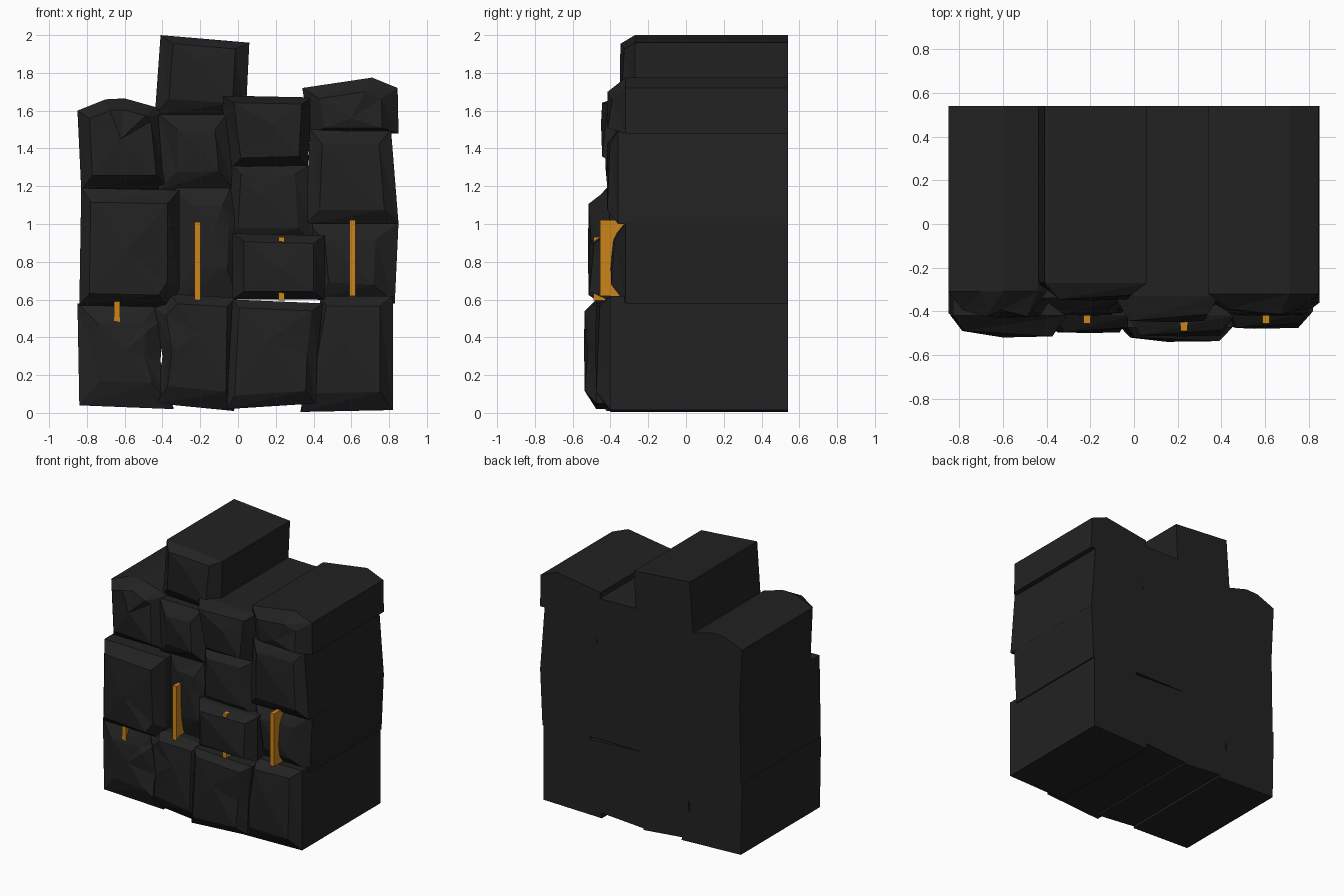
import bpy, bmesh
from mathutils import Vector

cube = bpy.data.objects.get("Cube")
if cube:
    bpy.data.objects.remove(cube, do_unlink=True)

BACK = 0.54


def material(name, rgb):
    m = bpy.data.materials.new(name)
    m.use_nodes = True
    m.diffuse_color = (*rgb, 1)
    bsdf = m.node_tree.nodes["Principled BSDF"]
    bsdf.inputs["Base Color"].default_value = (*rgb, 1)
    bsdf.inputs["Roughness"].default_value = 0.9
    return m


charcoal = material("charcoal rock", (0.016, 0.016, 0.016))
amber = material("amber seam", (0.6, 0.23, 0.01))


def finish(name, bm, mat):
    bmesh.ops.recalc_face_normals(bm, faces=bm.faces)
    mesh = bpy.data.meshes.new(name)
    bm.to_mesh(mesh)
    bm.free()
    mesh.materials.append(mat)
    obj = bpy.data.objects.new(name, mesh)
    bpy.context.collection.objects.link(obj)


def rock(name, outline, edge, front, peak, inset=0.55):
    """Block running to the flat back, with a faceted bulge on its front."""
    bm = bmesh.new()
    px, pz = peak
    back = [bm.verts.new((x, BACK, z)) for x, z in outline]
    rim = [bm.verts.new((x, edge, z)) for x, z in outline]
    # inner ring leans towards the peak, alternately deeper and shallower
    ring = []
    for i, (x, z) in enumerate(outline):
        depth = edge + (front - edge) * (0.7 + 0.25 * (i % 2))
        ring.append(bm.verts.new((px + (x - px) * inset, depth, pz + (z - pz) * inset)))
    tip = bm.verts.new((px, front, pz))
    n = len(outline)
    bm.faces.new(back)
    for i in range(n):
        j = (i + 1) % n
        bm.faces.new((back[i], back[j], rim[j], rim[i]))
        bm.faces.new((rim[i], rim[j], ring[j]))
        bm.faces.new((rim[i], ring[j], ring[i]))
        bm.faces.new((ring[i], ring[j], tip))
    finish(name, bm, charcoal)


def seam(name, x, low, high, y_front=-0.455, width=0.032):
    bm = bmesh.new()
    bmesh.ops.create_cube(bm, size=1)
    y_back = -0.3
    for v in bm.verts:
        v.co = Vector((x + v.co.x * width, (y_front + y_back) / 2 + v.co.y * (y_back - y_front),
                       (low + high) / 2 + v.co.z * (high - low)))
    finish(name, bm, amber)


# Bottom course
rock("bottom_right_rock", [(-.84, .04), (-.34, .02), (-.41, .27), (-.4, .5), (-.43, .58), (-.85, .58)],
     -.41, -.47, (-.6, .33))
rock("bottom_inner_right_rock", [(-.43, .05), (-.02, .01), (-.01, .61), (-.36, .63), (-.44, .55), (-.4, .3)],
     -.42, -.5, (-.2, .42), .75)
rock("bottom_inner_left_rock", [(-.06, .02), (.41, .05), (.42, .3), (.45, .58), (-.03, .6)],
     -.475, -.54, (.15, .38), .8)
rock("bottom_left_rock", [(.33, .005), (.82, .015), (.82, .62), (.44, .62)],
     -.4, -.48, (.55, .4), .75)

# Second course
rock("middle_right_rock", [(-.84, .57), (-.37, .56), (-.31, .65), (-.31, 1.18), (-.83, 1.19)],
     -.42, -.52, (-.6, .85), .78)
rock("middle_recessed_rock", [(-.34, .58), (0, .6), (.02, 1.0), (-.04, 1.19), (-.33, 1.19)],
     -.35, -.41, (-.13, .98))
rock("middle_front_rock", [(-.03, .6), (.46, .6), (.46, .94), (-.03, .95)],
     -.42, -.515, (.22, .77), .75)
rock("middle_left_rock", [(.4, .6), (.83, .58), (.85, 1.01), (.36, 1.01)],
     -.32, -.4, (.58, .8))

# Upper courses
rock("upper_right_rock", [(-.83, 1.18), (-.36, 1.18), (-.4, 1.58), (-.44, 1.62), (-.6, 1.665),
                          (-.7, 1.66), (-.85, 1.6)], -.31, -.43, (-.62, 1.45), .72)
rock("upper_inner_right_rock", [(-.42, 1.18), (-.02, 1.18), (-.06, 1.58), (-.42, 1.58)],
     -.34, -.42, (-.2, 1.4))
rock("upper_small_rock", [(-.05, .9), (.4, .9), (.38, 1.31), (-.03, 1.31)],
     -.35, -.41, (.12, 1.15), .7)
rock("upper_inner_left_rock", [(-.04, 1.29), (.37, 1.3), (.39, 1.67), (-.09, 1.68)],
     -.33, -.45, (.18, 1.53), .75)
rock("upper_left_rock", [(.36, 1.0), (.85, 1.0), (.81, 1.5), (.38, 1.5)],
     -.36, -.42, (.6, 1.25), .7)
rock("upper_left_cap", [(.38, 1.48), (.85, 1.48), (.845, 1.72), (.71, 1.775), (.34, 1.72)],
     -.32, -.42, (.6, 1.56), .65)
rock("top_rock", [(-.44, 1.58), (.04, 1.55), (.06, 1.96), (-.41, 2.0)],
     -.27, -.35, (-.19, 1.85), .7)

# Glowing seams wedged between the rocks
seam("right_seam", -.64, .24, .62, -.455)
seam("inner_right_seam", -.215, .58, 1.01)
seam("inner_left_seam", .23, .595, .93, -.49)
seam("left_seam", .605, .62, 1.02)
